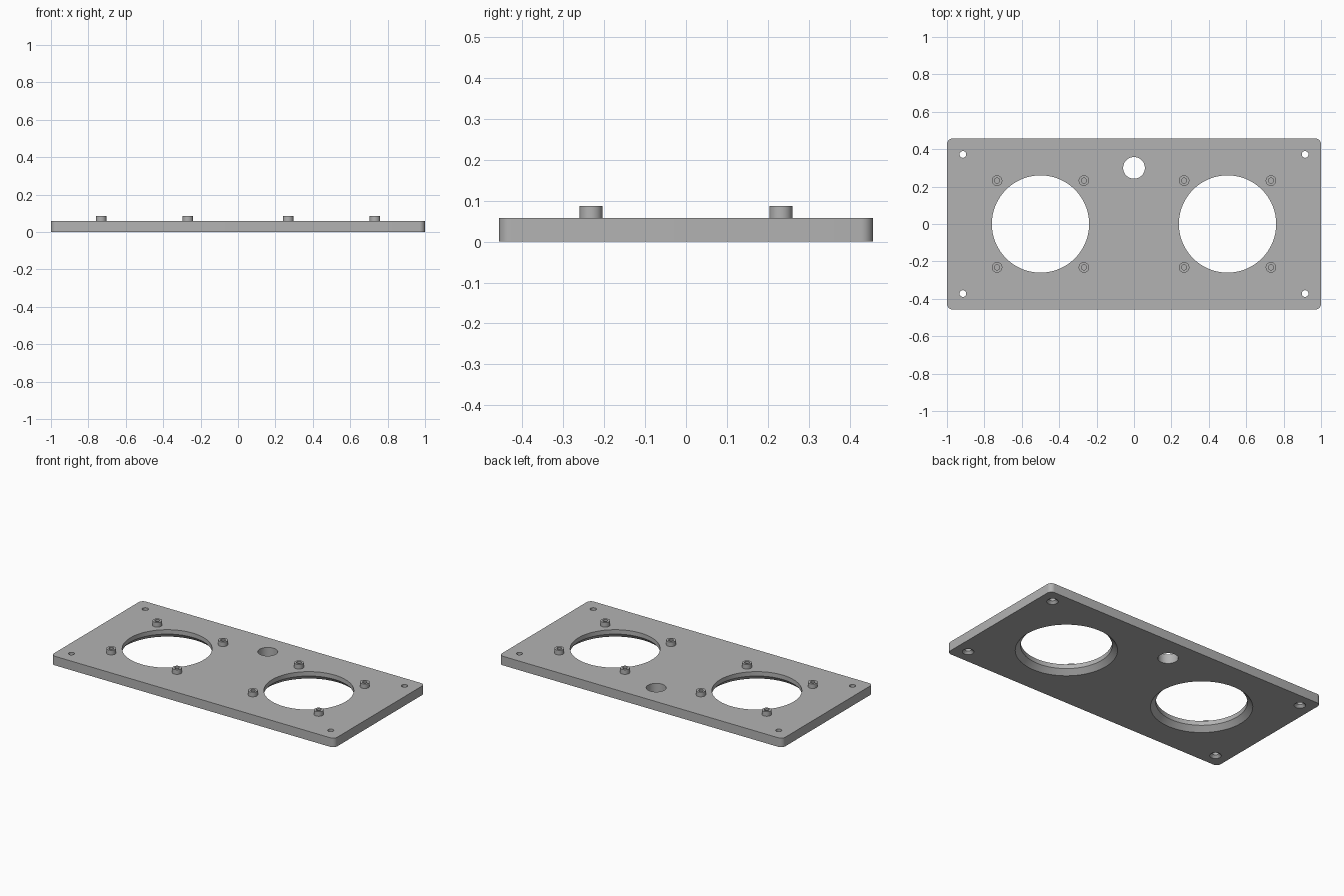
import bpy, bmesh
from math import cos, sin, pi, radians

if "Cube" in bpy.data.objects:
    bpy.data.objects.remove(bpy.data.objects["Cube"], do_unlink=True)

LENGTH, WIDTH, THICK, CORNER = 2.0, 0.914, 0.058, 0.03
TOP = 0.087

grey = bpy.data.materials.new("plain grey")
grey.use_nodes = True
grey.diffuse_color = (0.45, 0.45, 0.45, 1)
grey.node_tree.nodes["Principled BSDF"].inputs["Base Color"].default_value = grey.diffuse_color


def finish(name, bm):
    """Turn a bmesh into a grey object."""
    bmesh.ops.recalc_face_normals(bm, faces=bm.faces)
    mesh = bpy.data.meshes.new(name)
    bm.to_mesh(mesh)
    bm.free()
    mesh.materials.append(grey)
    obj = bpy.data.objects.new(name, mesh)
    bpy.context.collection.objects.link(obj)
    return obj


def smooth(obj):
    bpy.ops.object.select_all(action="DESELECT")
    obj.select_set(True)
    bpy.context.view_layer.objects.active = obj
    bpy.ops.object.shade_smooth_by_angle(angle=radians(30))


def revolve(bm, profile, x, y, sides, ring=False):
    """Spin (radius, height) points; close as a capped solid or as a ring."""
    loops = [[bm.verts.new((x + r * cos(2 * pi * i / sides), y + r * sin(2 * pi * i / sides), z))
              for i in range(sides)] for r, z in profile]
    pairs = list(zip(loops, loops[1:]))
    if ring:
        pairs.append((loops[-1], loops[0]))
    else:
        bm.faces.new(loops[0])
        bm.faces.new(loops[-1])
    for a, b in pairs:
        for i in range(sides):
            j = (i + 1) % sides
            bm.faces.new((a[i], a[j], b[j], b[i]))


def corners(x, y, cx=0):
    return [(cx + sx * x, sy * y) for sx in (-1, 1) for sy in (-1, 1)]


# Base plate with rounded corners
bm = bmesh.new()
outline = []
for k, (sx, sy) in enumerate([(1, 1), (-1, 1), (-1, -1), (1, -1)]):
    for i in range(9):
        a = (k + i / 8) * pi / 2
        outline.append(bm.verts.new((sx * (LENGTH / 2 - CORNER) + CORNER * cos(a),
                                     sy * (WIDTH / 2 - CORNER) + CORNER * sin(a), 0)))
base = bm.faces.new(outline)
side = bmesh.ops.extrude_face_region(bm, geom=[base])["geom"]
bmesh.ops.translate(bm, vec=(0, 0, THICK), verts=[v for v in side if isinstance(v, bmesh.types.BMVert)])
plate = finish("base_plate", bm)

# Cutter for every opening in the plate
standoffs = [p for cx in (-0.5, 0.5) for p in corners(0.232, 0.232, cx)]
bm = bmesh.new()
for x in (-0.5, 0.5):  # large openings, chamfered underneath
    revolve(bm, [(0.30, -0.01), (0.26, 0.03), (0.26, 0.1)], x, 0, 96)
for x, y in corners(0.915, 0.372):  # countersunk corner screw holes
    revolve(bm, [(0.043, -0.01), (0.018, 0.015), (0.018, 0.1)], x, y, 32)
revolve(bm, [(0.058, -0.1), (0.058, 0.1)], 0, 0.3, 48)  # cable hole
for x, y in standoffs:  # blind pilot holes
    revolve(bm, [(0.014, 0.03), (0.014, 0.1)], x, y, 32)
cutter = finish("hole_cutter", bm)

cut = plate.modifiers.new("holes", "BOOLEAN")
cut.operation, cut.solver, cut.object = "DIFFERENCE", "EXACT", cutter
bpy.context.view_layer.objects.active = plate
bpy.ops.object.modifier_apply(modifier=cut.name)
bpy.data.objects.remove(cutter, do_unlink=True)
smooth(plate)

# Hollow standoffs around the large openings
for n, (x, y) in enumerate(standoffs, 1):
    bm = bmesh.new()
    revolve(bm, [(0.028, THICK), (0.028, TOP), (0.014, TOP), (0.014, THICK)], x, y, 32, ring=True)
    smooth(finish(f"standoff_{n}", bm))
